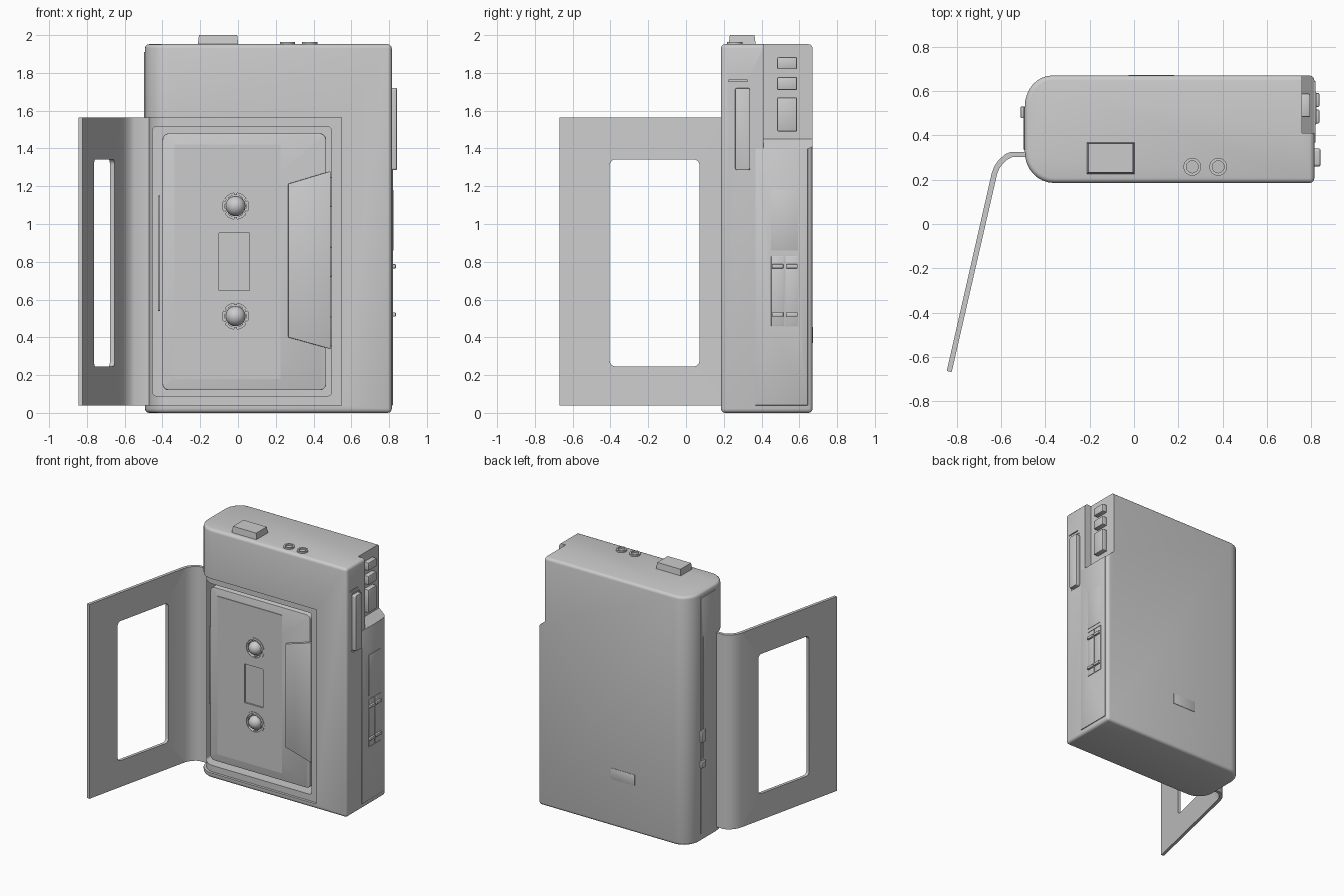
import bpy, bmesh, math
from mathutils import Matrix

if "Cube" in bpy.data.objects:
    bpy.data.objects.remove(bpy.data.objects["Cube"])

AX = {'x': lambda u, v, w: (w, u, v), 'y': lambda u, v, w: (u, w, v), 'z': lambda u, v, w: (u, v, w)}


def select(ob):
    bpy.ops.object.select_all(action='DESELECT')
    ob.select_set(True)
    bpy.context.view_layer.objects.active = ob


def smooth(ob, deg=35):
    select(ob)
    bpy.ops.object.shade_smooth_by_angle(angle=math.radians(deg))


def finish(name, bm, bevel=0, segs=2):
    bmesh.ops.recalc_face_normals(bm, faces=bm.faces)
    me = bpy.data.meshes.new(name)
    bm.to_mesh(me)
    bm.free()
    ob = bpy.data.objects.new(name, me)
    bpy.context.collection.objects.link(ob)
    if bevel:
        m = ob.modifiers.new('bevel', 'BEVEL')
        m.width, m.segments, m.limit_method, m.angle_limit = bevel, segs, 'ANGLE', math.radians(40)
        select(ob)
        bpy.ops.object.modifier_apply(modifier='bevel')
    smooth(ob)
    return ob


def prism(name, pts, axis, a, b, bevel=0, segs=2):
    """Extrude a 2D outline along an axis from a to b."""
    bm = bmesh.new()
    lo, hi = ([bm.verts.new(AX[axis](u, v, w)) for u, v in pts] for w in (a, b))
    bm.faces.new(lo)
    bm.faces.new(hi)
    n = len(pts)
    for i in range(n):
        bm.faces.new((lo[i], lo[(i + 1) % n], hi[(i + 1) % n], hi[i]))
    return finish(name, bm, bevel, segs)


def rect(u0, u1, v0, v1, r=0, n=5):
    if not r:
        return [(u0, v0), (u1, v0), (u1, v1), (u0, v1)]
    out = []
    for k, (cu, cv) in enumerate([(u1 - r, v1 - r), (u0 + r, v1 - r), (u0 + r, v0 + r), (u1 - r, v0 + r)]):
        for i in range(n + 1):
            t = (k + i / n) * math.pi / 2
            out.append((cu + r * math.cos(t), cv + r * math.sin(t)))
    return out


def box(name, x, y, z, bevel=0):
    return prism(name, rect(*x, *y), 'z', *z, bevel)


def circle(u, v, r, n=32):
    return [(u + r * math.cos(2 * math.pi * i / n), v + r * math.sin(2 * math.pi * i / n)) for i in range(n)]


def cut(ob, *cutters):
    for c in cutters:
        m = ob.modifiers.new('cut', 'BOOLEAN')
        m.operation, m.solver, m.object = 'DIFFERENCE', 'EXACT', c
        select(ob)
        bpy.ops.object.modifier_apply(modifier='cut')
        bpy.data.objects.remove(c, do_unlink=True)
    smooth(ob)


def ring(name, u, v, ro, ri, axis, a, b):
    ob = prism(name, circle(u, v, ro), axis, a, b)
    cut(ob, prism('cutter', circle(u, v, ri), axis, a - .1, b + .1))
    return ob


# Body: one side rounded, the other square
def arc(cx, cy, rx, ry, t0, t1, n=8):
    return [(cx + rx * math.cos(math.radians(t0 + (t1 - t0) * i / n)),
             cy + ry * math.sin(math.radians(t0 + (t1 - t0) * i / n))) for i in range(n + 1)]


outline = [(.814, .185), (.814, .67)] + arc(-.37, .53, .123, .14, 90, 180) + arc(-.36, .325, .133, .14, 180, 270)
body = prism('body', outline, 'z', 0, 1.952, .022, 3)
# Door rebate wraps the rounded edge; then cassette bay, control notch, belt slots
rebate = [(-.6, .1), (.547, .1), (.547, .205)] + arc(-.36, .325, .113, .12, 270, 180) + [(-.6, .325)]
cut(body,
    prism('cutter', rebate, 'z', .04, 1.565),
    prism('cutter', rect(-.452, .495, .09, 1.515, .02), 'y', .1, .36),
    prism('cutter', [(.757, 2.1), (.757, 1.45), (.814, 1.40), (.9, 1.40), (.9, 2.1)], 'y', .41, .8),
    box('cutter', (.806, .9), (.225, .325), (1.755, 1.763)),
    prism('cutter', rect(.25, .35, 1.27, 1.735, .02), 'x', .808, .9))

# Open door with window, bent at the hinge
door = prism('door', [(-.47, .325), (-.556, .325), (-.58, .316), (-.61, .29), (-.63, .262), (-.642, .23),
                      (-.845, -.663), (-.823, -.669), (-.618, .225), (-.608, .25), (-.592, .272),
                      (-.57, .292), (-.55, .302), (-.47, .304)], 'z', .04, 1.565)
cut(door, prism('cutter', rect(-.404, .071, .246, 1.342, .03), 'x', -1, -.4))

# Cassette shell with reel holes and raised head section
reels = [(-.013, 1.095), (-.013, .512)]
cassette = prism('cassette_shell', rect(-.40, .467, .12, 1.48, .035), 'y', .228, .37, .005)
label = prism('cassette_label', rect(-.335, .224, .18, 1.42), 'y', .223, .24)
for ob in (cassette, label):
    cut(ob, *[prism('cutter', circle(u, v, .082), 'y', .1, .30) for u, v in reels],
        prism('cutter', rect(-.10, .06, .648, .952), 'y', .1, .236))
prism('cassette_head_section', [(.266, .40), (.49, .338), (.49, 1.28), (.266, 1.213)], 'y', .207, .355, .004)

# Reels: toothed hub and drive spindle with domed tip
for k, (u, v) in enumerate(reels):
    hub = ring(f'reel_hub_{k}', u, v, .085, .069, 'y', .219, .30)
    star = []
    for i in range(6):
        for d, r in ((-11, .06), (11, .06), (17, .05), (43, .05)):
            t = math.radians(60 * i + d)
            star.append((u + r * math.cos(t), v + r * math.sin(t)))
    prism(f'reel_spindle_{k}', star, 'y', .232, .37)
    bm = bmesh.new()
    bmesh.ops.create_uvsphere(bm, u_segments=24, v_segments=12, radius=.053,
                              matrix=Matrix.Translation((u, .24, v)) @ Matrix.Rotation(math.pi / 2, 4, 'X'))
    finish(f'spindle_tip_{k}', bm)
    for i in range(6):
        t = math.radians(60 * i + 30)
        c, s = math.cos(t), math.sin(t)
        tooth = [(u + r * c - w * s, v + r * s + w * c) for r, w in ((.058, -.007), (.072, -.009), (.072, .009), (.058, .007))]
        prism(f'reel_tooth_{k}_{i}', tooth, 'y', .225, .30)

# Bay fittings: holding spring and rollers beside the tape edge
box('holding_spring', (-.424, -.412), (.25, .355), (.54, 1.15), .003)
for k, z in enumerate((.43, .80, 1.17)):
    box(f'tape_head_{k}', (.474, .496), (.225, .36), (z - .08, z + .08), .006)

# Top: large push button and two jack sockets
button = [(-.214, .225), (.003, .225), (.003, .37), (-.214, .37)]
top_button = prism('top_button', button, 'z', 1.94, 2.0)
for vert in top_button.data.vertices:
    if vert.co.z > 1.97:
        vert.co.x = -.1055 + (vert.co.x + .1055) * .93
        vert.co.y = .2975 + (vert.co.y - .2975) * .9
for k, x in enumerate((.263, .38)):
    ring(f'jack_ring_{k}', x, .258, .04, .027, 'z', 1.945, 1.964)

# Right side: buttons in the notch
for k, (z0, z1) in enumerate(((1.82, 1.883), (1.709, 1.778), (1.49, 1.67))):
    box(f'control_button_{k}', (.75, .795), (.483, .588), (z0, z1), .006)
prism('long_side_button', rect(.26, .34, 1.285, 1.72, .012), 'x', .80, .841, .005)

# Right side: raised panel, plate and twin sliders
panel = box('side_panel', (.80, .82), (.367, .645), (.04, 1.40), .003)
cut(panel, box('cutter', (.814, .9), (.449, .596), (.457, .833)))
box('side_plate', (.81, .823), (.45, .594), (.86, 1.18), .001)
for k, y in enumerate((.451, .526)):
    box(f'slider_track_{k}', (.81, .821), (y, y + .068), (.46, .83), .002)
    for j, z in enumerate((.51, .765)):
        box(f'slider_grip_{k}_{j}', (.815, .836), (y + .003, y + .065), (z, z + .022), .004)

# Left side: long spine plate with its small latch
spine = box('spine_plate', (-.48, -.498), (.335, .527), (.06, 1.91), .002)
cut(spine, box('cutter', (-.6, -.493), (.495, .507), (.65, 1.6)))
for k, (z0, z1) in enumerate(((.58, .63), (.78, .87))):
    box(f'latch_{k}', (-.49, -.512), (.478, .53), (z0, z1), .004)

# Back: small plate
box('back_plate', (-.025, .18), (.66, .673), (.37, .455), .001)
